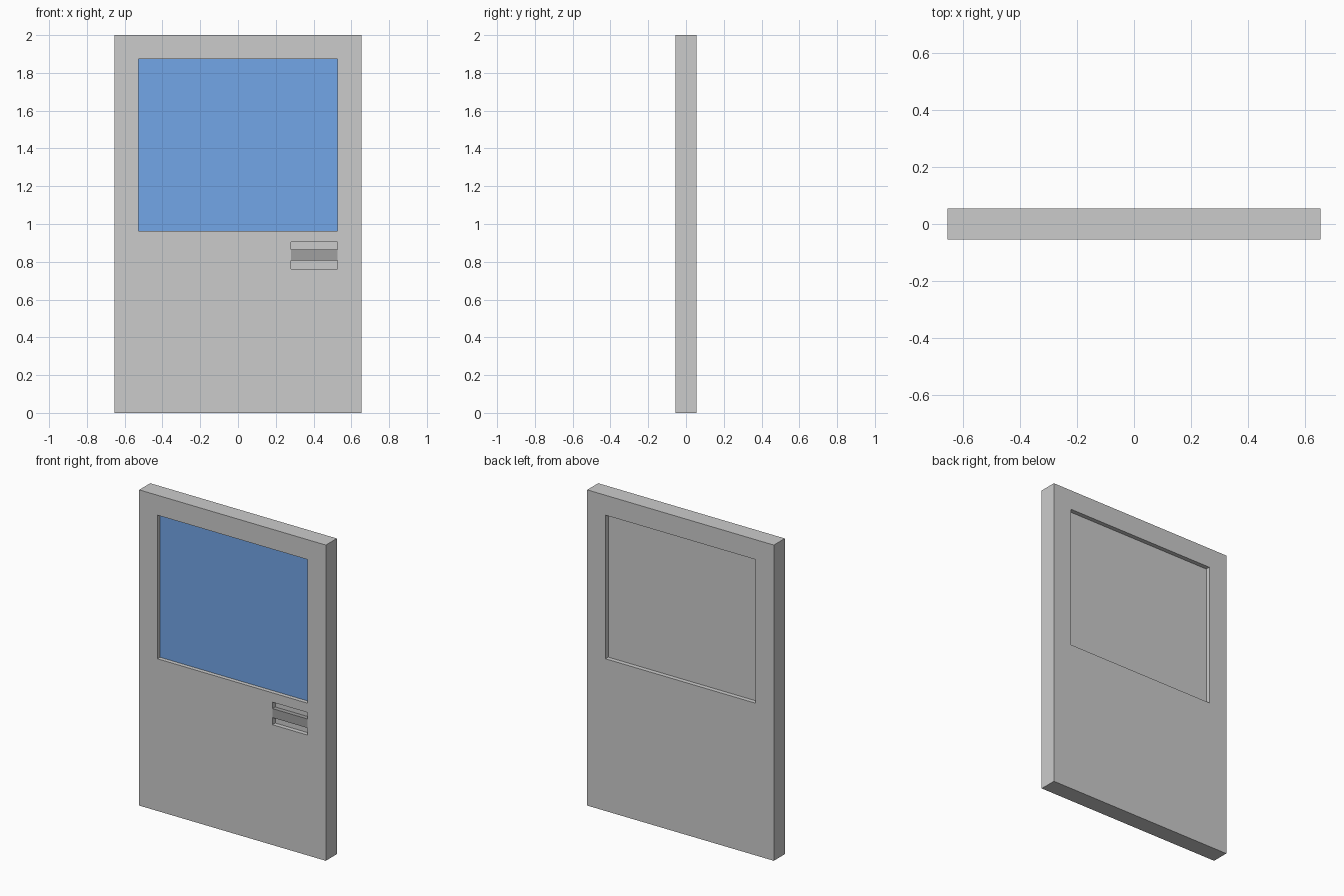
import bpy

if "Cube" in bpy.data.objects:
    bpy.data.objects.remove(bpy.data.objects["Cube"])

HALF_W, HALF_D, HEIGHT = 0.654, 0.055, 2.0
RECESS = 0.028                      # depth of the window and handle pockets
WINDOW_X, WINDOW_Z = (-0.526, 0.526), (0.964, 1.874)
HANDLE_X, HANDLE_Z = (0.28, 0.526), (0.762, 0.905)


def box(name, xs, ys, zs, color=None):
    """Axis-aligned box spanning the given ranges."""
    mid = [(a + b) / 2 for a, b in (xs, ys, zs)]
    bpy.ops.mesh.primitive_cube_add(size=1, location=mid)
    obj = bpy.context.object
    obj.name = name
    obj.scale = [b - a for a, b in (xs, ys, zs)]
    bpy.ops.object.transform_apply(location=False, rotation=False, scale=True)
    if color:
        mat = bpy.data.materials.new(name + "_color")
        mat.diffuse_color = (*color, 1)
        mat.use_nodes = True
        mat.node_tree.nodes["Principled BSDF"].inputs["Base Color"].default_value = mat.diffuse_color
        obj.data.materials.append(mat)
    return obj


def carve(target, xs, ys, zs):
    """Cut a rectangular pocket and discard the cutter."""
    cutter = box("pocket_cutter", xs, ys, zs)
    cutter.hide_render = True
    mod = target.modifiers.new("pocket", 'BOOLEAN')
    mod.operation = 'DIFFERENCE'
    mod.solver = 'EXACT'
    mod.object = cutter
    bpy.context.view_layer.objects.active = target
    bpy.ops.object.modifier_apply(modifier=mod.name)
    bpy.data.objects.remove(cutter)


# Door slab with a window pocket on both sides and a handle pocket in front
door = box("door_panel", (-HALF_W, HALF_W), (-HALF_D, HALF_D), (0, HEIGHT))
front_pocket = (-HALF_D - 0.1, -HALF_D + RECESS)
back_pocket = (HALF_D - RECESS, HALF_D + 0.1)
carve(door, WINDOW_X, front_pocket, WINDOW_Z)
carve(door, WINDOW_X, back_pocket, WINDOW_Z)
carve(door, HANDLE_X, front_pocket, HANDLE_Z)

# Blue pane on the floor of the front window pocket
floor_y = -HALF_D + RECESS
box("window_pane", WINDOW_X, (floor_y - 0.002, floor_y), WINDOW_Z, (0.17, 0.38, 0.80))

# Dark grip bar across the handle pocket
box("handle_bar", HANDLE_X, (-HALF_D, floor_y), (0.807, 0.864), (0.35, 0.35, 0.35))
